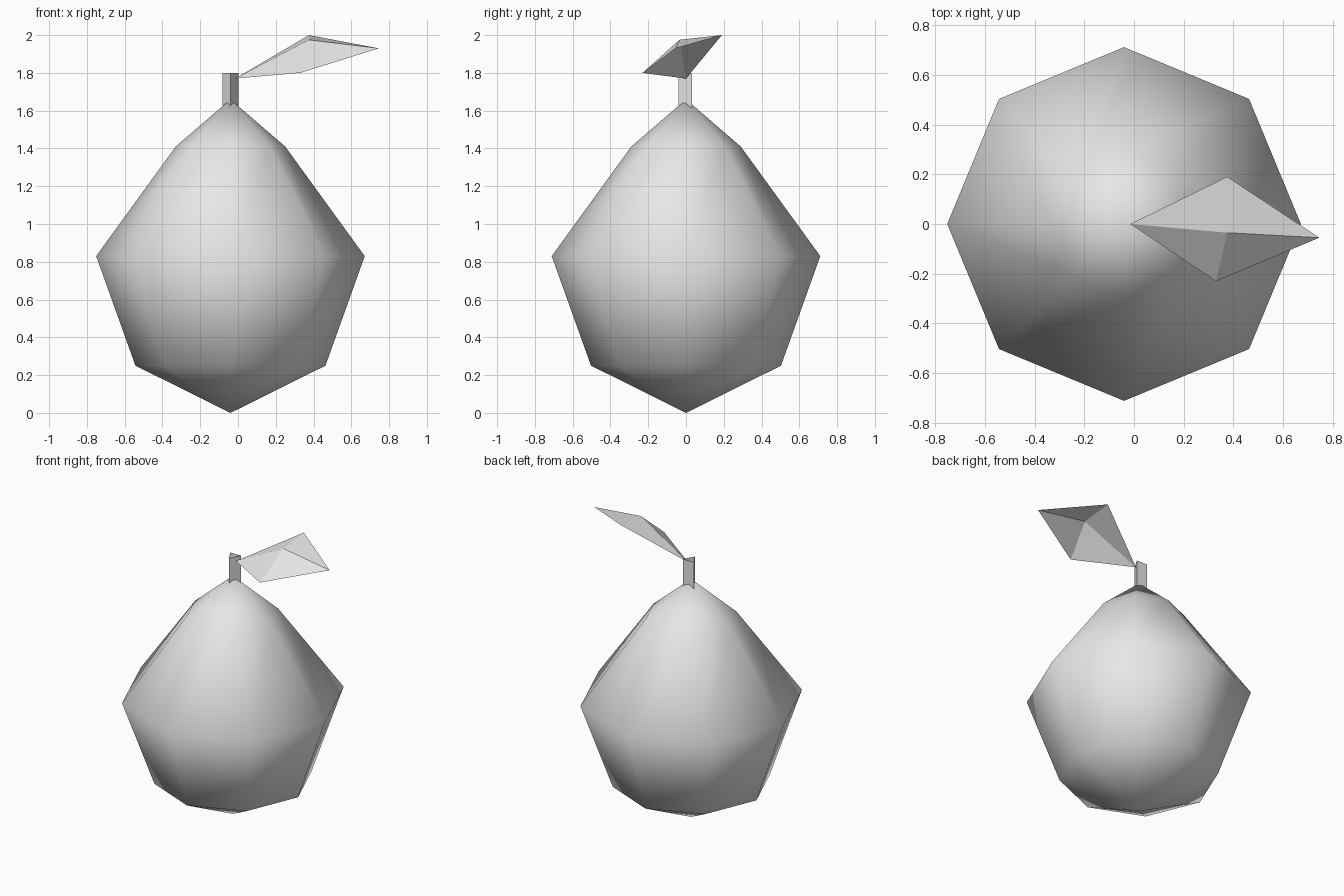
import bpy, bmesh, math
from mathutils import Vector

cube = bpy.data.objects.get("Cube")
if cube:
    bpy.data.objects.remove(cube, do_unlink=True)

# One plain light grey for every part
grey = bpy.data.materials.new("light grey")
grey.use_nodes = True
grey.diffuse_color = (0.8, 0.8, 0.8, 1)
grey.node_tree.nodes["Principled BSDF"].inputs["Base Color"].default_value = (0.8, 0.8, 0.8, 1)


def finish(bm, name, smooth=False):
    mesh = bpy.data.meshes.new(name)
    for f in bm.faces:
        f.smooth = smooth
    bm.to_mesh(mesh)
    bm.free()
    mesh.materials.append(grey)
    obj = bpy.data.objects.new(name, mesh)
    bpy.context.collection.objects.link(obj)
    return obj


AXIS_X = -0.04

# Fruit body: an eight-sided lathe of (radius, height) rings with pointed ends
SIDES = 8
rings = [(0.503, 0.25), (0.711, 0.83), (0.29, 1.41)]
bm = bmesh.new()
loops = [[bm.verts.new((AXIS_X + r * math.cos(math.tau * i / SIDES),
                        r * math.sin(math.tau * i / SIDES), z))
          for i in range(SIDES)] for r, z in rings]
bottom = bm.verts.new((AXIS_X, 0, 0))
top = bm.verts.new((AXIS_X, 0, 1.66))
for i in range(SIDES):
    j = (i + 1) % SIDES
    bm.faces.new((bottom, loops[0][j], loops[0][i]))
    for low, high in zip(loops, loops[1:]):
        bm.faces.new((low[i], low[j], high[j], high[i]))
    bm.faces.new((loops[-1][i], loops[-1][j], top))
finish(bm, "fruit_body", smooth=True)

# Stem: an open three-sided tube sunk into the top
bm = bmesh.new()
bmesh.ops.create_cone(bm, segments=3, radius1=0.048, radius2=0.048, depth=0.2, cap_ends=False)
for v in bm.verts:
    # One edge points to the front
    angle = math.atan2(v.co.y, v.co.x)
    step = round((angle + math.pi / 2) / (math.tau / 3) - 0.001)
    v.co.x, v.co.y = (0.048 * math.cos(step * math.tau / 3 - math.pi / 2),
                      0.048 * math.sin(step * math.tau / 3 - math.pi / 2))
    v.co += Vector((AXIS_X, 0.007, 1.70))
finish(bm, "stem")

# Leaf: four flat triangles folded around a raised middle point
bm = bmesh.new()
rim = [bm.verts.new(p) for p in ((-0.015, 0, 1.77), (0.33, -0.23, 1.80),
                                 (0.745, -0.055, 1.93), (0.375, 0.19, 2.0))]
middle = bm.verts.new((0.375, -0.035, 1.975))
for i, v in enumerate(rim):
    bm.faces.new((v, rim[(i + 1) % 4], middle))
finish(bm, "leaf")
